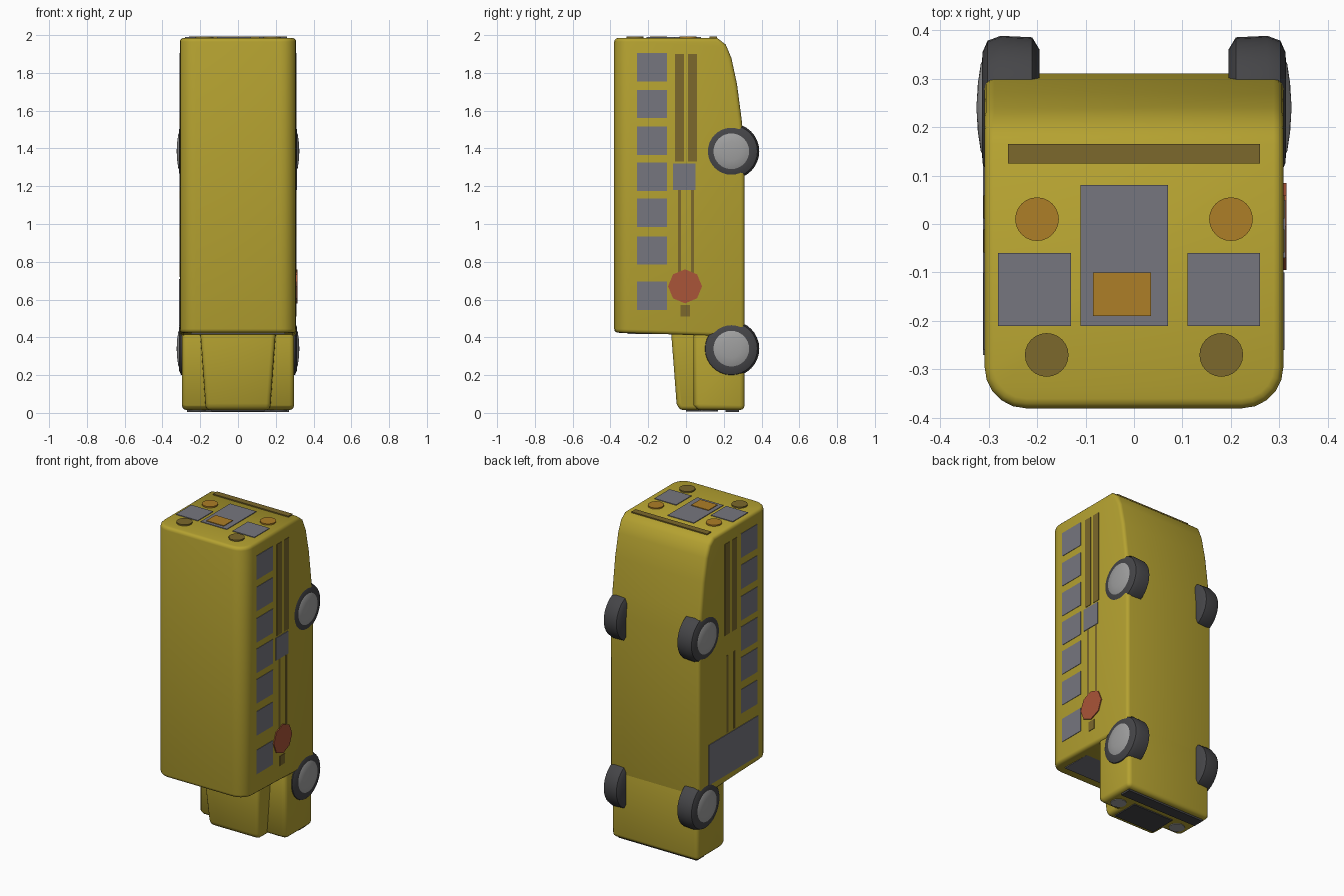
import bpy, bmesh, math
from mathutils import Vector, Matrix

if "Cube" in bpy.data.objects:
    bpy.data.objects.remove(bpy.data.objects["Cube"])


def mat(name, rgb):
    m = bpy.data.materials.new(name)
    m.diffuse_color = (*rgb, 1)
    m.use_nodes = True
    m.node_tree.nodes["Principled BSDF"].inputs["Base Color"].default_value = m.diffuse_color
    return m


YELLOW = mat("yellow", (0.46, 0.36, 0.03))
GLASS = mat("glass", (0.18, 0.18, 0.21))
BROWN = mat("brown_trim", (0.20, 0.14, 0.025))
RED = mat("red", (0.40, 0.09, 0.04))
ORANGE = mat("orange", (0.42, 0.21, 0.02))
TYRE = mat("tyre", (0.06, 0.06, 0.065))
HUB = mat("hub", (0.35, 0.35, 0.35))


def finish(name, bm, material, angle=40):
    bmesh.ops.recalc_face_normals(bm, faces=bm.faces[:])
    me = bpy.data.meshes.new(name)
    bm.to_mesh(me)
    bm.free()
    ob = bpy.data.objects.new(name, me)
    bpy.context.collection.objects.link(ob)
    me.materials.append(material)
    bpy.ops.object.select_all(action='DESELECT')
    ob.select_set(True)
    bpy.context.view_layer.objects.active = ob
    bpy.ops.object.shade_smooth_by_angle(angle=math.radians(angle))
    return ob


def bevel(bm, edges, width, segs):
    bmesh.ops.bevel(bm, geom=edges, offset=width, segments=segs,
                    profile=0.5, affect='EDGES', clamp_overlap=True)


def sharp_edges(bm, deg):
    return [e for e in bm.edges if e.calc_face_angle(0) > math.radians(deg)]


def side_prism(profile, half_width):
    """Extrude a (y, z) side profile across x."""
    bm = bmesh.new()
    f = bm.faces.new([bm.verts.new((-half_width, y, z)) for y, z in profile])
    r = bmesh.ops.extrude_face_region(bm, geom=[f])
    vs = [v for v in r['geom'] if isinstance(v, bmesh.types.BMVert)]
    bmesh.ops.translate(bm, verts=vs, vec=(2 * half_width, 0, 0))
    bmesh.ops.recalc_face_normals(bm, faces=bm.faces[:])
    return bm


def panel(name, lo, hi, material):
    """Thin inset panel between two corners."""
    lo, hi = Vector(lo), Vector(hi)
    bm = bmesh.new()
    bmesh.ops.create_cube(bm, size=1, matrix=Matrix.Translation((lo + hi) / 2)
                          @ Matrix.Diagonal((*(hi - lo), 1)))
    return finish(name, bm, material)


def disc(name, center, radius, depth, axis, material, sides=24):
    rot = Matrix.Rotation(math.pi / 2, 4, 'Y') if axis == 'X' else Matrix()
    bm = bmesh.new()
    bmesh.ops.create_cone(bm, cap_ends=True, segments=sides, radius1=radius,
                          radius2=radius, depth=depth,
                          matrix=Matrix.Translation(center) @ rot)
    return finish(name, bm, material)


# Passenger body: roof faces -y, tail points up
bm = side_prism([(-0.38, 0.425), (-0.05, 0.415), (0.31, 0.40), (0.31, 1.40),
                 (0.295, 1.55), (0.27, 1.74), (0.24, 1.88), (0.21, 1.95),
                 (0.165, 1.985), (-0.38, 1.985)], 0.308)
roof = [e for e in bm.edges if all(v.co.y < -0.37 for v in e.verts)
        and abs(e.verts[0].co.z - e.verts[1].co.z) > 1]
bevel(bm, roof, 0.085, 5)
bevel(bm, sharp_edges(bm, 40), 0.02, 3)
finish("bus_body", bm, YELLOW)

# Fenders and lower nose
bm = side_prism([(0.04, 0.45), (0.04, 0.04), (0.06, 0.015), (0.31, 0.015),
                 (0.31, 0.45)], 0.297)
bevel(bm, sharp_edges(bm, 50), 0.025, 3)
finish("fenders", bm, YELLOW)

# Hood, narrowing toward the nose
bm = side_prism([(-0.08, 0.44), (-0.065, 0.25), (-0.05, 0.05), (-0.035, 0.015),
                 (0.15, 0.015), (0.15, 0.44)], 0.2)
for v in bm.verts:
    v.co.x *= 0.84 + 0.16 * v.co.z / 0.44
    v.co.x *= 1 + 0.15 * max(0, v.co.y)
bevel(bm, sharp_edges(bm, 50), 0.022, 3)
finish("hood", bm, YELLOW)

# Nose details and windscreen
panel("grille", (-0.14, 0.0, 0.008), (0.14, 0.17, 0.03), TYRE)
panel("front_bumper", (-0.27, 0.21, 0.004), (0.27, 0.28, 0.03), TYRE)
for s in (-1, 1):
    disc("headlight", (s * 0.215, 0.12, 0.018), 0.045, 0.014, 'Z', HUB)
panel("windscreen", (-0.25, -0.31, 0.417), (0.25, -0.11, 0.44), GLASS)

# Wheels: lathed tyre plus domed hub
TYRE_PROFILE = [(0.195, 0.0), (0.195, 0.12), (0.21, 0.145), (0.275, 0.148),
                (0.302, 0.138), (0.312, 0.115), (0.314, 0.09)]
HUB_PROFILE = [(0.308, 0.105), (0.316, 0.09), (0.322, 0.05), (0.325, 0.0)]


def lathe(name, profile, s, z, material):
    bm = bmesh.new()
    vs = [bm.verts.new((s * x, 0.24 + r, z)) for x, r in profile]
    es = [bm.edges.new(p) for p in zip(vs, vs[1:])]
    bmesh.ops.spin(bm, geom=vs + es, cent=(0, 0.24, z), axis=(1, 0, 0),
                   angle=2 * math.pi, steps=32)
    bmesh.ops.remove_doubles(bm, verts=bm.verts[:], dist=0.0005)
    finish(name, bm, material)


for s in (-1, 1):
    for label, z in (("front", 0.34), ("rear", 1.385)):
        lathe(label + "_wheel", TYRE_PROFILE, s, z, TYRE)
        lathe(label + "_hub", HUB_PROFILE, s, z, HUB)

# Side windows and trim rails
for s in (-1, 1):
    a, b = sorted((s * 0.29, s * 0.3105))
    for z in (0.62, 0.86, 1.06, 1.25, 1.44, 1.635, 1.83):
        if s < 0 and z < 0.7:
            continue
        panel("side_window", (a, -0.26, z - 0.075), (b, -0.10, z + 0.075), GLASS)
    for y in (-0.035, 0.035):
        panel("side_rail", (a, y - 0.008, 0.72), (b, y + 0.008, 1.2), BROWN)
        panel("side_stripe", (a, y - 0.024, 1.33), (b, y + 0.024, 1.9), BROWN)

# Right side: stop paddle, its hinge and the small lower window
disc("stop_paddle", (0.303, -0.005, 0.67), 0.09, 0.022, 'X', RED, 8)
panel("paddle_hinge", (0.29, -0.03, 0.51), (0.311, 0.02, 0.57), BROWN)
panel("lower_window", (0.29, -0.07, 1.18), (0.312, 0.05, 1.32), GLASS)

# Left side: entry door
panel("entry_door", (-0.3115, -0.27, 0.46), (-0.29, 0.22, 0.71), GLASS)

# Tail: door glass around its plate, side windows, lamps and bumper
T0, T1 = 1.97, 1.989
panel("tail_door", (-0.11, -0.21, T0), (0.07, 0.08, T1), GLASS)
panel("tail_plate", (-0.085, -0.19, T0), (0.035, -0.10, T1 + 0.004), ORANGE)
panel("tail_window", (-0.28, -0.21, T0), (-0.13, -0.06, T1), GLASS)
panel("tail_window", (0.11, -0.21, T0), (0.26, -0.06, T1), GLASS)
for s in (-1, 1):
    disc("tail_lamp", (s * 0.2, 0.01, 1.984), 0.045, 0.018, 'Z', ORANGE)
    disc("warning_lamp", (s * 0.18, -0.27, 1.984), 0.045, 0.018, 'Z', BROWN)
panel("tail_bumper", (-0.26, 0.125, 1.95), (0.26, 0.165, 1.992), BROWN)
